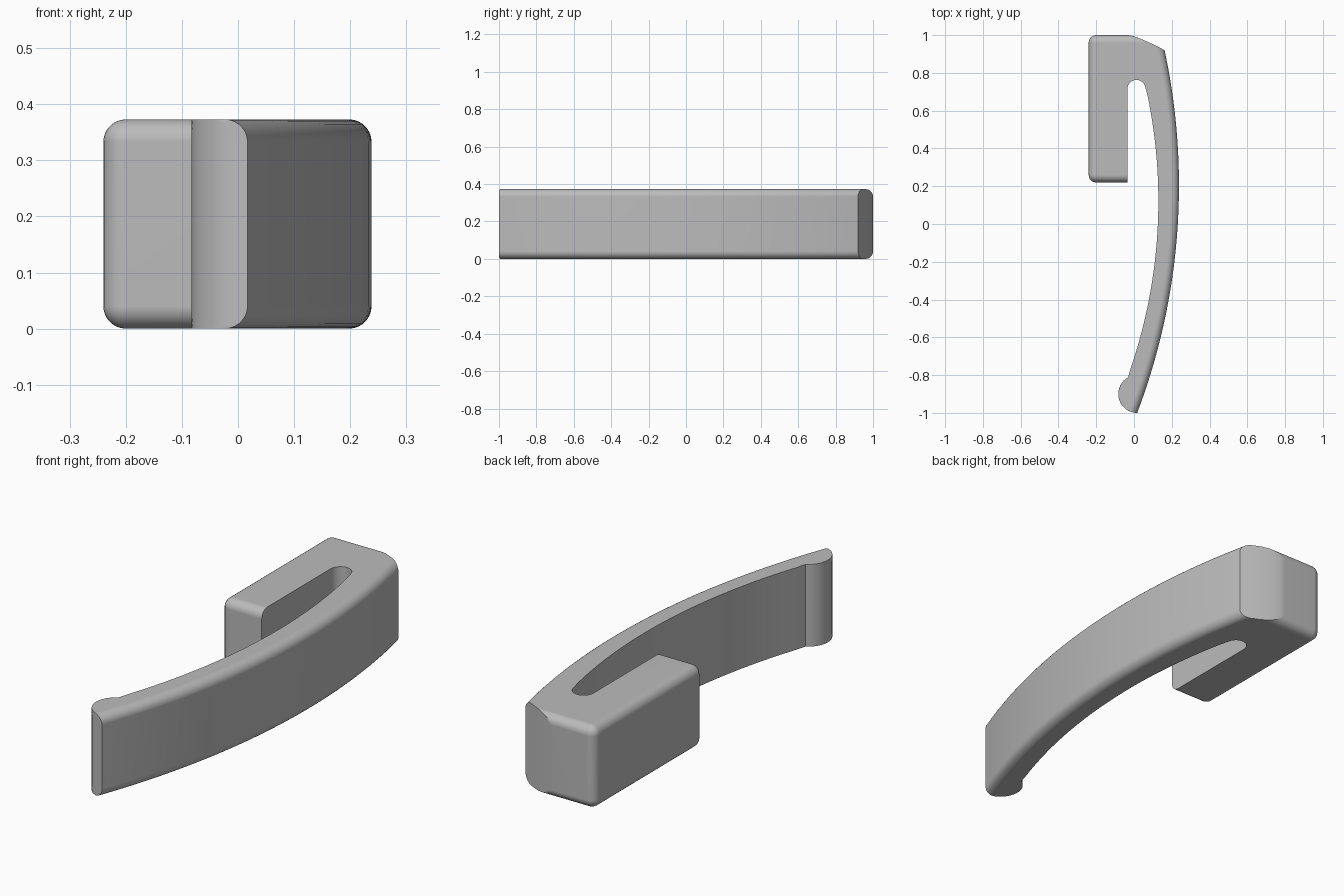
import bpy, bmesh
from math import sin, cos, pi, radians, sqrt

cube = bpy.data.objects.get("Cube")
if cube:
    bpy.data.objects.remove(cube, do_unlink=True)

HEIGHT, FILLET = 0.373, 0.04
LEFT, SLOT_X, FRONT, BACK = -0.24, -0.035, 0.22, 1.0


def arc(cx, cy, r, a0, a1, n):
    """Points on a circle from angle a0 to a1 in degrees."""
    angles = [radians(a0 + (a1 - a0) * i / n) for i in range(n + 1)]
    return [(cx + r * cos(a), cy + r * sin(a)) for a in angles]


def bow(x_max, cy, r, y0, y1, n):
    """Shallow arc bulging toward +x between two y values."""
    ys = [y0 + (y1 - y0) * i / n for i in range(n + 1)]
    return [(x_max - r + sqrt(r * r - (y - cy) ** 2), y) for y in ys]


def slant(t):
    """Sloping back shoulder, from the block to the arm."""
    return (-0.03 + 0.191 * t, BACK - 0.08 * t ** 1.3)


def outline(d):
    """Plan outline, with the rounded outer sides moved in by d."""
    r = max(FILLET - d, 0.002)
    x, y0, y1 = LEFT + d, FRONT + d, BACK - d
    # Block front corner and slot wall
    pts = arc(x + r, y0 + r, r, 180, 270, 6)
    pts += [(SLOT_X, y0)]
    # Slot end, then inner side of the arm
    pts += arc(0.013, 0.715, 0.048, 180, 10, 14)
    pts += bow(0.129, 0.122, 2.75, 0.723, -0.812, 32)[1:-1]
    # Rounded lip at the arm tip
    lip = arc(0.017, -0.9, 0.1, 119, 270 - d * 613, 16)
    pts += lip[:-1]
    # Outer side of the arm
    t0, t1 = (d / 0.08) ** (1 / 1.3), 1 - 6.07 * d
    pts += bow(0.238 - d, 0.2045, 3.393 - d, lip[-1][1], slant(t1)[1], 40)
    # Shoulder and block back corner
    pts += [slant(t1 + (t0 - t1) * i / 8) for i in range(1, 9)]
    pts += arc(x + r, y1 - r, r, 90, 180, 6)
    return pts


# Layers: rounded bottom edge, straight wall, rounded top edge
STEPS = 7
layers = []
for i in range(STEPS + 1):
    a = pi / 2 * i / STEPS
    layers.append((FILLET * (1 - cos(a)), FILLET * (1 - sin(a))))
layers += [(HEIGHT - z, d) for z, d in reversed(layers)]

bm = bmesh.new()
rings = [[bm.verts.new((x, y, z)) for x, y in outline(d)] for z, d in layers]
for low, high in zip(rings, rings[1:]):
    for i in range(len(low)):
        j = (i + 1) % len(low)
        bm.faces.new((low[i], low[j], high[j], high[i]))
bm.faces.new(rings[0][::-1])
bm.faces.new(rings[-1])
bmesh.ops.remove_doubles(bm, verts=bm.verts, dist=0.0001)
bmesh.ops.recalc_face_normals(bm, faces=bm.faces)

mesh = bpy.data.meshes.new("clip_body")
bm.to_mesh(mesh)
bm.free()
clip = bpy.data.objects.new("clip_body", mesh)
bpy.context.collection.objects.link(clip)

# Plain grey finish
grey = bpy.data.materials.new("plain_grey")
grey.use_nodes = True
colour = (0.5, 0.5, 0.5, 1)
grey.diffuse_color = colour
grey.node_tree.nodes["Principled BSDF"].inputs["Base Color"].default_value = colour
mesh.materials.append(grey)

# Smooth curves, crisp corners
bpy.ops.object.select_all(action="DESELECT")
clip.select_set(True)
bpy.context.view_layer.objects.active = clip
bpy.ops.object.shade_smooth_by_angle(angle=radians(30))
weighted = clip.modifiers.new("even_normals", "WEIGHTED_NORMAL")
weighted.keep_sharp = True
